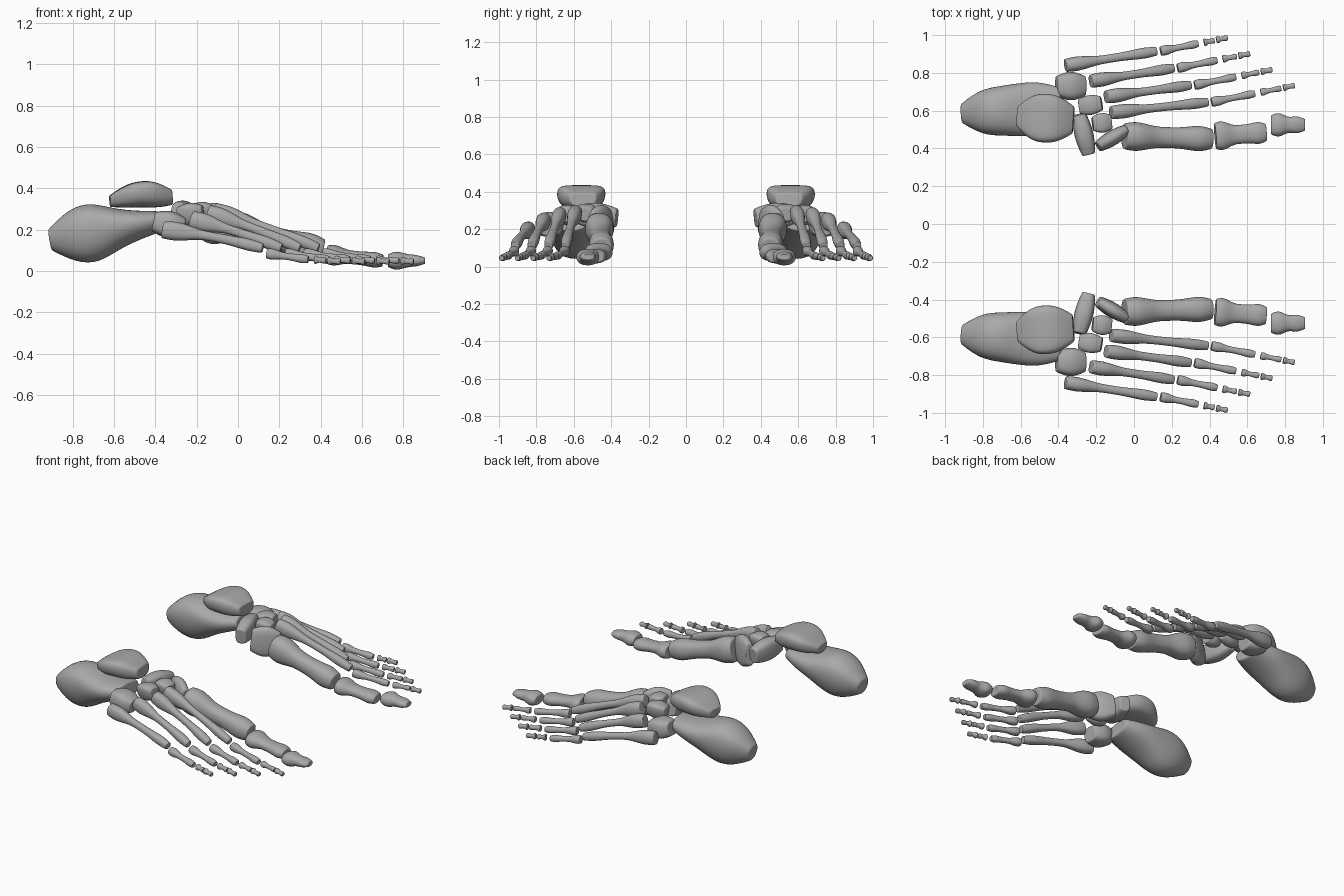
import bpy
import bmesh
import math
from mathutils import Vector

SIDES = 12      # sides of every bone cross-section
SWELL = 1.04    # makes up for the shrinking of subdivision
UP = Vector((0, 0, 1))

cube = bpy.data.objects.get("Cube")
if cube:
    bpy.data.objects.remove(cube, do_unlink=True)

bone_grey = bpy.data.materials.new("bone_grey")
bone_grey.use_nodes = True
grey = (.4, .4, .4, 1)
bone_grey.diffuse_color = grey
bone_grey.node_tree.nodes["Principled BSDF"].inputs["Base Color"].default_value = grey


def signed_power(value, power):
    return math.copysign(abs(value) ** power, value)


def loft(name, start, end, widths, heights, square=.85, bow=0, groove=0, taper=0):
    """Skin evenly spaced rings of given half widths and half heights, for both feet."""
    start, end = Vector(start), Vector(end)
    along = (end - start).normalized()
    side = along.cross(UP).normalized()
    rise = side.cross(along)
    bm = bmesh.new()
    rings = []
    for i, (width, height) in enumerate(zip(widths, heights)):
        t = i / (len(widths) - 1)
        centre = start.lerp(end, t) + UP * bow * math.sin(math.pi * t)
        ring = []
        for k in range(SIDES):
            angle = math.tau * k / SIDES
            c, s = math.cos(angle), math.sin(angle)
            u = signed_power(c, square) * (1 + taper * s)
            v = signed_power(s, square) - groove * max(s, 0) ** 4
            ring.append(bm.verts.new(centre + (side * u * width + rise * v * height) * SWELL))
        rings.append(ring)
    for ring, following in zip(rings, rings[1:]):
        for k in range(SIDES):
            n = (k + 1) % SIDES
            bm.faces.new((ring[k], ring[n], following[n], following[k]))
    caps = [bm.faces.new(rings[0]), bm.faces.new(rings[-1])]
    bmesh.ops.inset_individual(bm, faces=caps, thickness=min(widths) * .3)
    bmesh.ops.recalc_face_normals(bm, faces=bm.faces)
    mesh = bpy.data.meshes.new(name)
    bm.to_mesh(mesh)
    bm.free()
    for polygon in mesh.polygons:
        polygon.use_smooth = True
    mesh.materials.append(bone_grey)
    bone = bpy.data.objects.new(name, mesh)
    bpy.context.collection.objects.link(bone)
    rounding = bone.modifiers.new("Rounding", 'SUBSURF')
    rounding.levels = rounding.render_levels = 2
    mirror = bone.modifiers.new("Other foot", 'MIRROR')
    mirror.use_axis = (False, True, False)
    mirror.use_mirror_merge = False


def block_bone(name, start, end, width, height, taper=0):
    """Short squarish bone, a little narrower at both ends."""
    swelling = (.7, 1, 1, .7)
    loft(name, start, end, [width * f for f in swelling], [height * f for f in swelling],
         square=.65, taper=taper)


def long_bone(name, start, end, base, shaft, head, tall=1, flat=1, bow=0):
    """Flared base, slim shaft and rounded head; tall stretches the base upright."""
    neck = (shaft + head) / 2
    base_part = [base * .85, base, (base + shaft) / 2]
    rest = [shaft, shaft, shaft, neck, head, head * .75]
    heights = [r * tall for r in base_part] + rest
    loft(name, start, end, base_part + rest, [h * flat for h in heights], bow=bow)


# Heel and ankle
loft("heel_bone", start=(-.91, .585, .15), end=(-.38, .62, .24),
     widths=(.05, .12, .13, .14, .14, .1), heights=(.05, .13, .15, .1, .07, .05), taper=.15)
loft("ankle_bone", start=(-.62, .57, .34), end=(-.32, .55, .36),
     widths=(.05, .12, .13, .12, .07), heights=(.03, .06, .07, .07, .04),
     square=.65, bow=.03, groove=.2, taper=.1)

# Midfoot
block_bone("boat_bone", start=(-.24, .37, .26), end=(-.29, .58, .28), width=.05, height=.07)
block_bone("cube_bone", start=(-.41, .73, .24), end=(-.26, .73, .21), width=.075, height=.065)
block_bone("outer_wedge", start=(-.29, .62, .27), end=(-.17, .64, .28),
           width=.05, height=.055, taper=.3)
block_bone("middle_wedge", start=(-.22, .53, .29), end=(-.12, .54, .28),
           width=.05, height=.05, taper=.3)
block_bone("inner_wedge", start=(-.19, .41, .24), end=(-.04, .5, .22),
           width=.04, height=.1, taper=-.15)

# Great toe ray
long_bone("great_metatarsal", start=(-.05, .465, .215), end=(.41, .45, .1),
          base=.08, shaft=.055, head=.07, tall=1.1)
long_bone("great_toe_near_bone", start=(.43, .465, .08), end=(.7, .485, .05),
          base=.08, shaft=.05, head=.06, flat=.65)
loft("great_toe_tip", start=(.725, .525, .05), end=(.905, .525, .05),
     widths=(.05, .07, .035, .05, .03), heights=(.03, .05, .03, .03, .015))

# Lesser rays, each walked from the midfoot to the tip of the toe
for i, toe in enumerate(("second", "third", "fourth", "little")):
    root = Vector((-.12 - .027 * i * i, .59 + .083 * i, .29 - .01 * i * i))
    knuckle = Vector((.39 - .09 * i, .645 + .09 * i, .11))
    long_bone(toe + "_metatarsal", root, knuckle, base=.04, shaft=.022, head=.03,
              tall=1.2, bow=.01)
    spot = knuckle + Vector((.02, 0, -.025))
    length = .23 - .01 * i
    for part, size, reach, drop in (("near", .028, length, .03),
                                    ("middle", .021, .11 - .018 * i, .005),
                                    ("tip", .02, .06, .005)):
        tip = spot + Vector((reach, reach * .2, -drop))
        long_bone(f"{toe}_toe_{part}_bone", spot, tip, base=size, shaft=size * .6, head=size * .8)
        gap = .03 if part == "near" else .01
        spot = tip + Vector((gap, gap * .2, 0))
